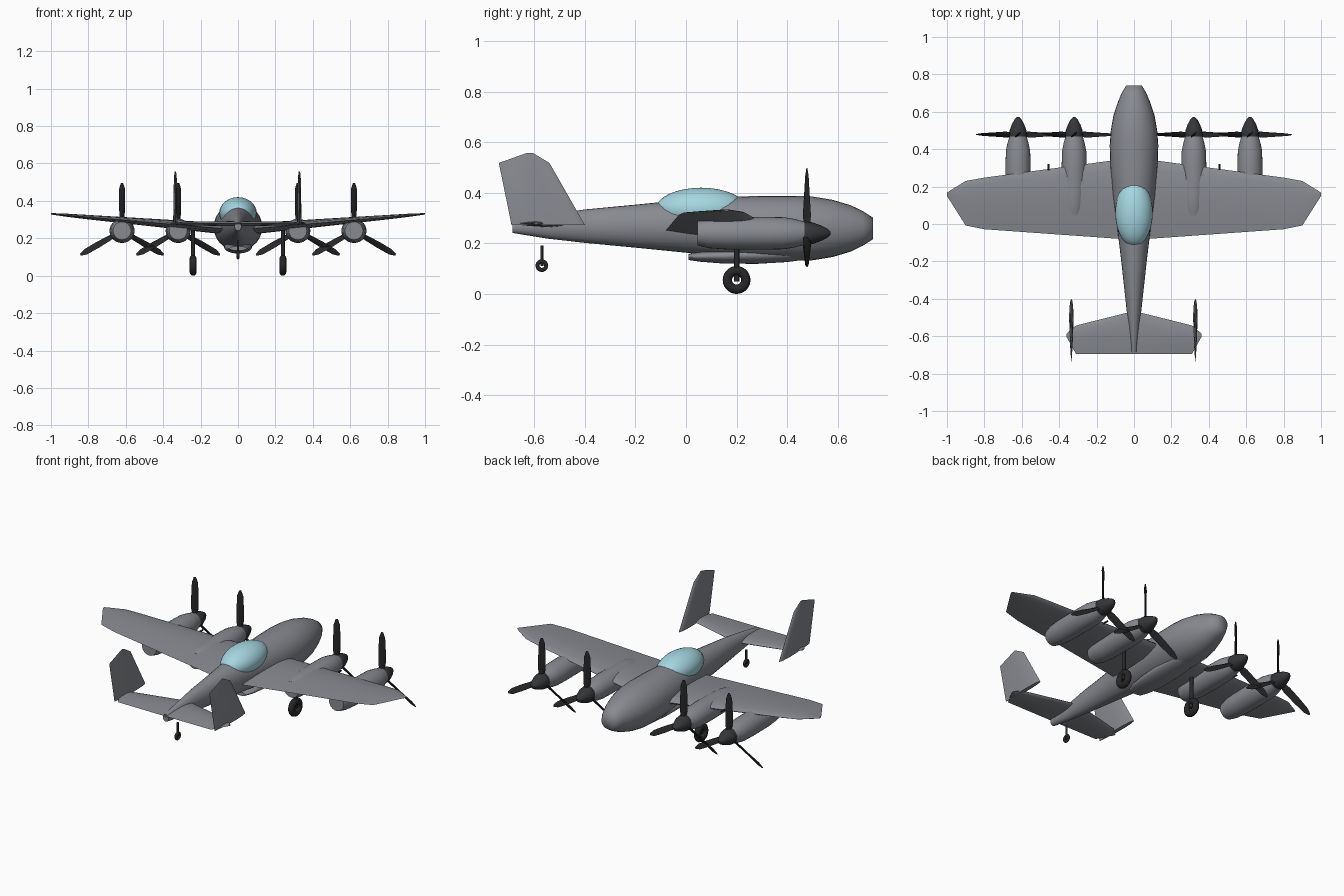
import bpy, bmesh, math
from mathutils import Vector, Matrix

if "Cube" in bpy.data.objects:
    bpy.data.objects.remove(bpy.data.objects["Cube"])


def material(name, *rgb):
    m = bpy.data.materials.new(name)
    m.diffuse_color = (*rgb, 1)
    m.use_nodes = True
    m.node_tree.nodes["Principled BSDF"].inputs["Base Color"].default_value = m.diffuse_color
    return m


paint = material("paint", .245, .255, .28)
black = material("black", .02, .02, .022)
dark = material("dark", .035, .036, .04)
glass = material("glass", .38, .68, .76)


def finish(bm, name, mat=paint, angle=35):
    bmesh.ops.recalc_face_normals(bm, faces=bm.faces)
    me = bpy.data.meshes.new(name)
    bm.to_mesh(me)
    bm.free()
    ob = bpy.data.objects.new(name, me)
    bpy.context.collection.objects.link(ob)
    me.materials.append(mat)
    bpy.ops.object.select_all(action='DESELECT')
    bpy.context.view_layer.objects.active = ob
    ob.select_set(True)
    bpy.ops.object.shade_smooth_by_angle(angle=math.radians(angle))
    return ob


def skin(bm, rings):
    """Bridge a list of point rings and cap both ends."""
    vs = [[bm.verts.new(p) for p in r] for r in rings]
    n = len(vs[0])
    for a, b in zip(vs, vs[1:]):
        for i in range(n):
            j = (i + 1) % n
            bm.faces.new((a[i], a[j], b[j], b[i]))
    bm.faces.new(vs[0])
    bm.faces.new(vs[-1])


def body(name, stations, x=0, mat=paint, n=28, angle=35):
    """Elliptical sections along y: (y, centre z, half width, half height)."""
    bm = bmesh.new()
    ang = [2 * math.pi * i / n for i in range(n)]
    skin(bm, [[(x + w * math.cos(a), y, z + h * math.sin(a)) for a in ang]
              for y, z, w, h in stations])
    return finish(bm, name, mat, angle)


FOIL = [(0, 0), (.25, .55), (.5, .9), (.7, 1), (.88, .75), (.97, .4), (1, 0),
        (.97, -.4), (.88, -.75), (.7, -1), (.5, -.9), (.25, -.55)]


def foil(name, stations, vertical_x=None):
    """Aerofoil sections: (span, rear y, front y, offset, half thickness)."""
    rings = []
    for s, y0, y1, o, t in stations:
        pts = [(y0 + (y1 - y0) * u, o + t * v) for u, v in FOIL]
        rings.append([(s, y, d) if vertical_x is None else (vertical_x + d, y, s)
                      for y, d in pts])
    bm = bmesh.new()
    skin(bm, rings)
    return finish(bm, name)


def both_sides(half):
    return [(-s[0],) + s[1:] for s in reversed(half) if s[0] > 0] + half


def rod(name, p, q, r):
    p, q = Vector(p), Vector(q)
    d = q - p
    bm = bmesh.new()
    m = Matrix.Translation((p + q) / 2) @ d.to_track_quat('Z', 'Y').to_matrix().to_4x4()
    bmesh.ops.create_cone(bm, cap_ends=True, segments=12, radius1=r, radius2=r,
                          depth=d.length, matrix=m)
    return finish(bm, name, black)


def wheel(name, loc, major, minor):
    bpy.ops.mesh.primitive_torus_add(location=loc, rotation=(0, math.pi / 2, 0),
                                     major_radius=major, minor_radius=minor,
                                     major_segments=28, minor_segments=12)
    ob = bpy.context.object
    ob.name = name
    ob.data.materials.append(black)
    bpy.ops.object.shade_smooth()


# fuselage and belly pod
body("fuselage", [
    (-.685, .263, .018, .022), (-.55, .265, .030, .046), (-.4, .268, .046, .066),
    (-.2, .268, .068, .085), (0, .268, .092, .105), (.15, .265, .113, .118),
    (.3, .261, .126, .127), (.42, .260, .130, .128), (.5, .259, .124, .126),
    (.58, .259, .110, .113), (.65, .259, .087, .092), (.7, .259, .066, .068),
    (.74, .259, .042, .042)], angle=75)
body("belly_pod", [
    (.01, .146, .045, .012), (.06, .148, .062, .021), (.15, .150, .073, .030),
    (.28, .154, .075, .035), (.4, .158, .068, .032), (.52, .162, .040, .020)])

# canopy
bm = bmesh.new()
bmesh.ops.create_uvsphere(bm, u_segments=28, v_segments=16, radius=1)
bm.transform(Matrix.Translation((0, .06, .335)) @ Matrix.Diagonal((.1, .18, .085, 1)))
finish(bm, "canopy", glass, 60)

# wing and tailplane
foil("wing", both_sides([
    (0, -.085, .355, .245, .032), (.8, -.028, .248, .313, .012),
    (.9, -.008, .23, .322, .009), (1.0, .15, .168, .331, .004)]))
foil("tailplane", both_sides([
    (0, -.695, -.465, .278, .014), (.31, -.695, -.543, .279, .009),
    (.36, -.605, -.585, .28, .004)]))

# twin fins
for side, x in (("left", -.335), ("right", .328)):
    foil(side + "_fin", [(.273, -.69, -.4, 0, .012), (.518, -.74, -.54, 0, .008),
                         (.557, -.63, -.605, 0, .004)], vertical_x=x)

# engines: nacelle, spinner and three blades
PY, PZ = .478, .24
BLADE = [(.02, .012, .008, 60), (.07, .021, .006, 50), (.15, .020, .004, 34),
         (.225, .017, .003, 24), (.257, .006, .002, 20)]
for i, x in enumerate((-.62, -.32, .32, .62)):
    tag = f"_{i + 1}"
    body("nacelle" + tag, [
        (.045, PZ, .048, .048), (.09, PZ, .060, .059), (.16, PZ, .066, .064),
        (.3, PZ, .067, .065), (.39, PZ, .065, .063), (.43, PZ, .057, .056),
        (.468, PZ, .046, .046)], x)
    body("spinner" + tag, [
        (.455, PZ, .040, .040), (.475, PZ, .048, .046), (.5, PZ, .045, .043),
        (.535, PZ, .032, .030), (.56, PZ, .018, .017), (.572, PZ, .006, .006)],
        x, dark, 20)
    bm = bmesh.new()
    for k in range(3):
        turn = Matrix.Translation((x, PY, PZ)) @ Matrix.Rotation(k * math.tau / 3, 4, 'Y')
        rings = []
        for r, c, t, deg in BLADE:
            tw = Matrix.Rotation(math.radians(deg), 4, 'Z')
            rings.append([turn @ tw @ Vector(p) for p in
                          ((-c, 0, r), (0, -t, r), (c, 0, r), (0, t, r))])
        skin(bm, rings)
    finish(bm, "propeller" + tag, black)

# landing gear and wing guns
for side, s in (("left", -1), ("right", 1)):
    wheel(side + "_wheel", (s * .24, .2, .055), .0365, .0185)
    rod(side + "_strut", (s * .24, .2, .05), (s * .24, .2, .25), .011)
    rod(side + "_gun", (s * .457, .24, .284), (s * .457, .322, .284), .005)
wheel("tail_wheel", (0, -.57, .112), .017, .008)
rod("tail_strut", (0, -.57, .11), (0, -.57, .192), .006)
